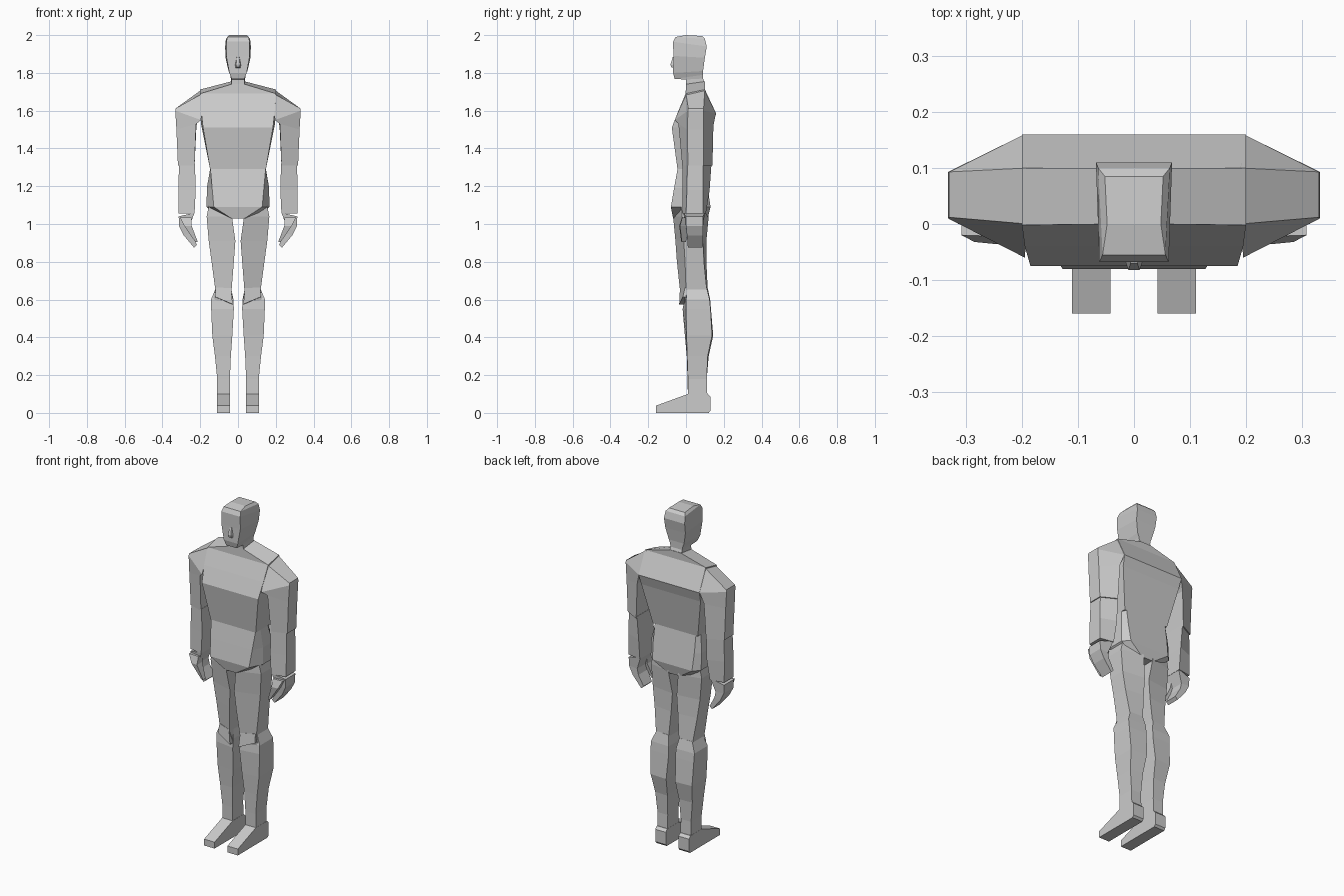
import bpy, bmesh

skin = bpy.data.materials.new("plain_grey")
skin.diffuse_color = (0.6, 0.6, 0.6, 1)


def loft(name, rings, mirror=False):
    """Skin a stack of equal-sized rings of points and cap both ends."""
    bm = bmesh.new()
    loops = [[bm.verts.new(p) for p in ring] for ring in rings]
    n = len(loops[0])
    for a, b in zip(loops, loops[1:]):
        for i in range(n):
            j = (i + 1) % n
            bm.faces.new((a[i], a[j], b[j], b[i]))
    bm.faces.new(loops[0])
    bm.faces.new(loops[-1][::-1])
    bmesh.ops.recalc_face_normals(bm, faces=bm.faces)
    me = bpy.data.meshes.new(name)
    bm.to_mesh(me)
    bm.free()
    me.materials.append(skin)
    ob = bpy.data.objects.new(name, me)
    bpy.context.collection.objects.link(ob)
    if mirror:
        mod = ob.modifiers.new("mirror", "MIRROR")
        mod.use_mirror_merge = False
    return ob


def octo(z, wf, yf, wm, y0, y1, wb, yb):
    """Symmetric eight-sided ring: front, side and back half widths."""
    return [(-wf, yf, z), (wf, yf, z), (wm, y0, z), (wm, y1, z),
            (wb, yb, z), (-wb, yb, z), (-wm, y1, z), (-wm, y0, z)]


def tilt(wf, yf, zf, wb, yb, zb):
    """Symmetric four-sided ring with its own front and back heights."""
    return [(-wf, yf, zf), (wf, yf, zf), (wb, yb, zb), (-wb, yb, zb)]


def limb(z, xi, xo, yif, yof, yob, yib):
    """Level four-sided ring of one limb, inner and outer edges."""
    return [(xi, yif, z), (xo, yof, z), (xo, yob, z), (xi, yib, z)]


# Chest and shoulders down to the waist
loft("chest", [
    tilt(0.035, 0.0, 1.74, 0.035, 0.10, 1.755),
    tilt(0.20, -0.002, 1.69, 0.20, 0.10, 1.712),
    tilt(0.195, -0.04, 1.60, 0.20, 0.16, 1.585),
    tilt(0.185, -0.075, 1.51, 0.195, 0.142, 1.525),
    tilt(0.148, -0.045, 1.29, 0.148, 0.10, 1.29),
])

# Belly and hips
loft("hips", [
    octo(1.29, 0.146, -0.045, 0.148, 0.0, 0.07, 0.135, 0.10),
    octo(1.19, 0.137, -0.063, 0.165, 0.0, 0.09, 0.135, 0.115),
    octo(1.09, 0.128, -0.08, 0.166, 0.0, 0.095, 0.13, 0.13),
    octo(1.03, 0.035, -0.068, 0.09, 0.0, 0.09, 0.04, 0.115),
])

# Head and neck
loft("head", [
    tilt(0.048, 0.0, 2.0, 0.052, 0.085, 1.995),
    tilt(0.056, -0.055, 1.99, 0.064, 0.10, 1.98),
    tilt(0.062, -0.068, 1.965, 0.068, 0.11, 1.94),
    tilt(0.062, -0.067, 1.89, 0.066, 0.10, 1.88),
    tilt(0.046, -0.068, 1.80, 0.050, 0.09, 1.81),
    tilt(0.034, -0.060, 1.768, 0.042, 0.09, 1.79),
    tilt(0.034, 0.0, 1.765, 0.038, 0.09, 1.77),
    tilt(0.035, 0.0, 1.735, 0.037, 0.10, 1.745),
])
loft("nose", [
    tilt(0.006, -0.070, 1.885, 0.008, -0.06, 1.885),
    tilt(0.010, -0.082, 1.845, 0.018, -0.06, 1.84),
    tilt(0.008, -0.078, 1.83, 0.016, -0.06, 1.825),
])

# Arms: inner front, outer front, outer back, inner back corners
loft("upper_arm", [
    [(0.19, 0.0, 1.69), (0.33, 0.012, 1.612), (0.33, 0.093, 1.612), (0.19, 0.10, 1.713)],
    [(0.195, -0.06, 1.55), (0.332, 0.01, 1.60), (0.332, 0.093, 1.60), (0.20, 0.158, 1.585)],
    [(0.222, -0.04, 1.53), (0.326, 0.008, 1.50), (0.326, 0.093, 1.50), (0.22, 0.145, 1.52)],
    limb(1.31, 0.23, 0.318, -0.02, 0.01, 0.093, 0.14),
], True)
loft("forearm", [
    limb(1.32, 0.228, 0.312, -0.018, 0.008, 0.09, 0.135),
    limb(1.18, 0.224, 0.316, -0.018, 0.005, 0.09, 0.125),
    limb(1.055, 0.23, 0.314, -0.018, 0.0, 0.09, 0.105),
], True)
loft("hand", [
    [(0.23, -0.015, 1.06), (0.314, 0.0, 1.04), (0.314, 0.09, 1.04), (0.23, 0.10, 1.06)],
    [(0.258, 0.0, 0.985), (0.312, 0.0, 0.99), (0.312, 0.09, 0.99), (0.258, 0.09, 0.985)],
    [(0.25, 0.005, 0.95), (0.287, 0.005, 0.94), (0.287, 0.09, 0.94), (0.25, 0.09, 0.95)],
    [(0.217, 0.01, 0.89), (0.233, 0.01, 0.875), (0.233, 0.088, 0.875), (0.217, 0.088, 0.89)],
], True)
loft("thumb", [
    limb(1.035, 0.245, 0.308, -0.022, -0.02, 0.02, 0.02),
    limb(0.99, 0.245, 0.285, -0.036, -0.032, 0.015, 0.015),
    limb(0.905, 0.213, 0.226, -0.025, -0.022, 0.0, 0.0),
], True)

# Legs
loft("thigh", [
    limb(1.17, 0.04, 0.14, -0.055, -0.03, 0.09, 0.11),
    limb(1.04, 0.032, 0.166, -0.068, -0.02, 0.09, 0.12),
    limb(0.91, 0.014, 0.155, -0.056, -0.012, 0.09, 0.108),
    limb(0.80, 0.022, 0.14, -0.048, -0.005, 0.095, 0.108),
    limb(0.65, 0.034, 0.12, -0.032, 0.0, 0.11, 0.115),
    limb(0.59, 0.026, 0.135, -0.01, 0.003, 0.125, 0.125),
], True)
loft("kneecap", [
    [(0.037, -0.032, 0.66), (0.118, -0.005, 0.665), (0.12, 0.05, 0.66), (0.037, 0.05, 0.65)],
    [(0.028, -0.036, 0.575), (0.122, -0.016, 0.615), (0.125, 0.05, 0.61), (0.028, 0.05, 0.57)],
], True)
loft("shin", [
    limb(0.66, 0.036, 0.118, 0.01, 0.01, 0.11, 0.115),
    limb(0.60, 0.024, 0.143, -0.008, 0.0, 0.125, 0.128),
    limb(0.55, 0.022, 0.142, -0.018, 0.0, 0.13, 0.132),
    limb(0.41, 0.03, 0.136, -0.006, 0.003, 0.138, 0.144),
    limb(0.30, 0.038, 0.122, 0.004, 0.006, 0.115, 0.12),
    limb(0.18, 0.043, 0.11, 0.008, 0.01, 0.11, 0.11),
    limb(0.09, 0.043, 0.11, 0.01, 0.01, 0.113, 0.113),
], True)

# Feet: side profile carried across the width
foot_profile = [(-0.16, 0), (0.12, 0), (0.13, 0.012), (0.13, 0.085),
                (0.115, 0.10), (0.01, 0.10), (-0.16, 0.038)]
loft("foot", [[(x, y, z) for y, z in foot_profile] for x in (0.042, 0.111)], True)
